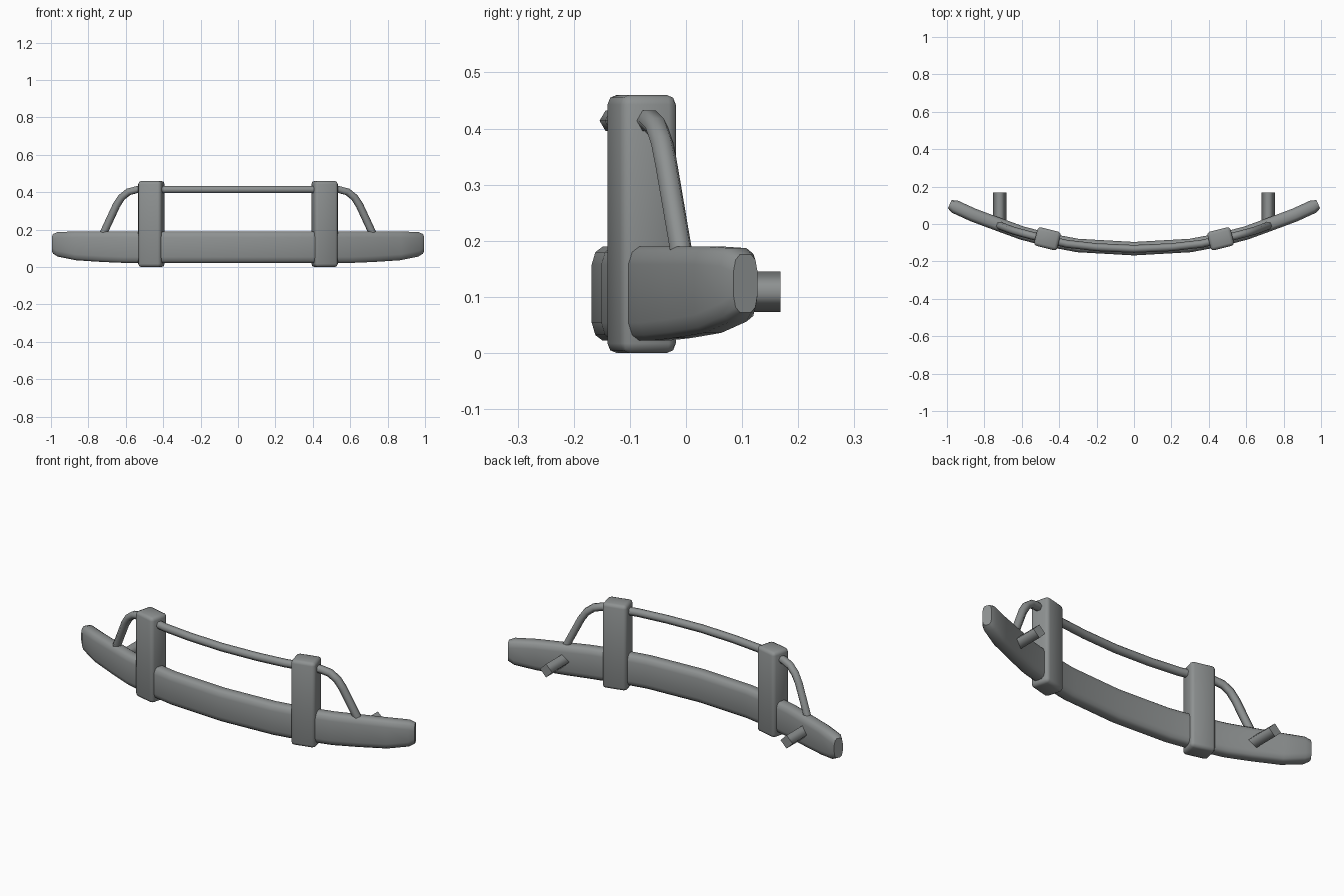
import bpy, bmesh, math
from mathutils import Vector

if "Cube" in bpy.data.objects:
    bpy.data.objects.remove(bpy.data.objects["Cube"])

grey = bpy.data.materials.new("steel grey")
grey.diffuse_color = (0.27, 0.285, 0.285, 1)
grey.use_nodes = True
grey.node_tree.nodes["Principled BSDF"].inputs["Base Color"].default_value = grey.diffuse_color


def finish(name, bm, angle=40):
    bmesh.ops.recalc_face_normals(bm, faces=bm.faces)
    me = bpy.data.meshes.new(name)
    bm.to_mesh(me)
    bm.free()
    me.materials.append(grey)
    ob = bpy.data.objects.new(name, me)
    bpy.context.collection.objects.link(ob)
    bpy.ops.object.select_all(action='DESELECT')
    ob.select_set(True)
    bpy.context.view_layer.objects.active = ob
    bpy.ops.object.shade_smooth_by_angle(angle=math.radians(angle))
    return ob


def mirrored(half):
    """Right half of a path (starting at x = 0) -> full path."""
    return [(-p[0], *p[1:]) for p in reversed(half[1:])] + half


def loft(name, rings, angle=40):
    bm = bmesh.new()
    vs = [[bm.verts.new(c) for c in r] for r in rings]
    n = len(rings[0])
    for a, b in zip(vs, vs[1:]):
        for i in range(n):
            j = (i + 1) % n
            bm.faces.new((a[i], a[j], b[j], b[i]))
    bm.faces.new(vs[0])
    bm.faces.new(vs[-1])
    return finish(name, bm, angle)


# Bumper beam: x, y, bottom z, top z, half thickness
beam = mirrored([
    (0, -.132, .022, .19, .036), (.3, -.115, .022, .19, .036),
    (.45, -.087, .022, .19, .036), (.6, -.048, .022, .19, .036),
    (.72, -.004, .027, .19, .036), (.86, .048, .036, .19, .036),
    (.958, .093, .056, .187, .036), (.985, .106, .072, .176, .024)])
rings = []
for i, (x, y, lo, hi, h) in enumerate(beam):
    p, q = beam[max(i - 1, 0)], beam[min(i + 1, len(beam) - 1)]
    t = Vector((q[0] - p[0], q[1] - p[1], 0)).normalized()
    side = Vector((-t.y, t.x, 0))
    ring = []
    # rounded rectangle with two-step corners
    for sy, sz in ((1, 1), (-1, 1), (-1, -1), (1, -1)):
        corner = [(h, .032), (h * .82, .010), (h * .45, 0)]
        if sy * sz < 0:
            corner.reverse()
        for u, d in corner:
            z = hi - d if sz > 0 else lo + d
            ring.append(Vector((x, y, z)) + side * u * sy)
    rings.append(ring)
loft("bumper_beam", rings, 50)

# Upper guard tube: six-sided sweep along a bent path
path = [Vector(p) for p in mirrored([
    (0, -.133, .414), (.2, -.124, .414), (.36, -.106, .414), (.45, -.085, .414),
    (.54, -.064, .414), (.585, -.052, .402), (.622, -.042, .373),
    (.65, -.034, .33), (.715, -.01, .19), (.725, -.006, .165)])]
rings = []
for i, p in enumerate(path):
    t = (path[min(i + 1, len(path) - 1)] - path[max(i - 1, 0)]).normalized()
    side = Vector((0, 0, 1)).cross(t).normalized() if abs(t.z) < .99 else Vector((0, 1, 0))
    up = t.cross(side)
    rings.append([p + .021 * (side * math.cos(k * math.pi / 3) +
                              up * math.sin(k * math.pi / 3)) for k in range(6)])
loft("guard_tube", rings, 70)

for s, label in ((1, "right"), (-1, "left")):
    # Upright pillar with rounded edges
    bm = bmesh.new()
    bmesh.ops.create_cube(bm, size=1)
    bmesh.ops.scale(bm, vec=(.128, .102, .46), verts=bm.verts)
    bmesh.ops.bevel(bm, geom=bm.edges[:], offset=.017, segments=2,
                    profile=.5, affect='EDGES')
    ob = finish("upright_" + label, bm, 50)
    ob.location = (s * .463, -.079, .23)
    ob.rotation_euler.z = s * math.radians(14)

    # Mounting stub: four-sided, smooth shaded
    rings = [[(s * .718 + .036 * math.cos(k * math.pi / 2), y,
               .109 + .036 * math.sin(k * math.pi / 2)) for k in range(4)]
             for y in (0, .168)]
    ob = loft("mount_stub_" + label, rings, 40)
    for poly in ob.data.polygons:
        poly.use_smooth = True
    sharp = ob.data.attributes.get("sharp_edge")
    for e in ob.data.edges:
        a, b = (ob.data.vertices[v].co.y for v in e.vertices)
        e.use_edge_sharp = abs(a - b) < .01
